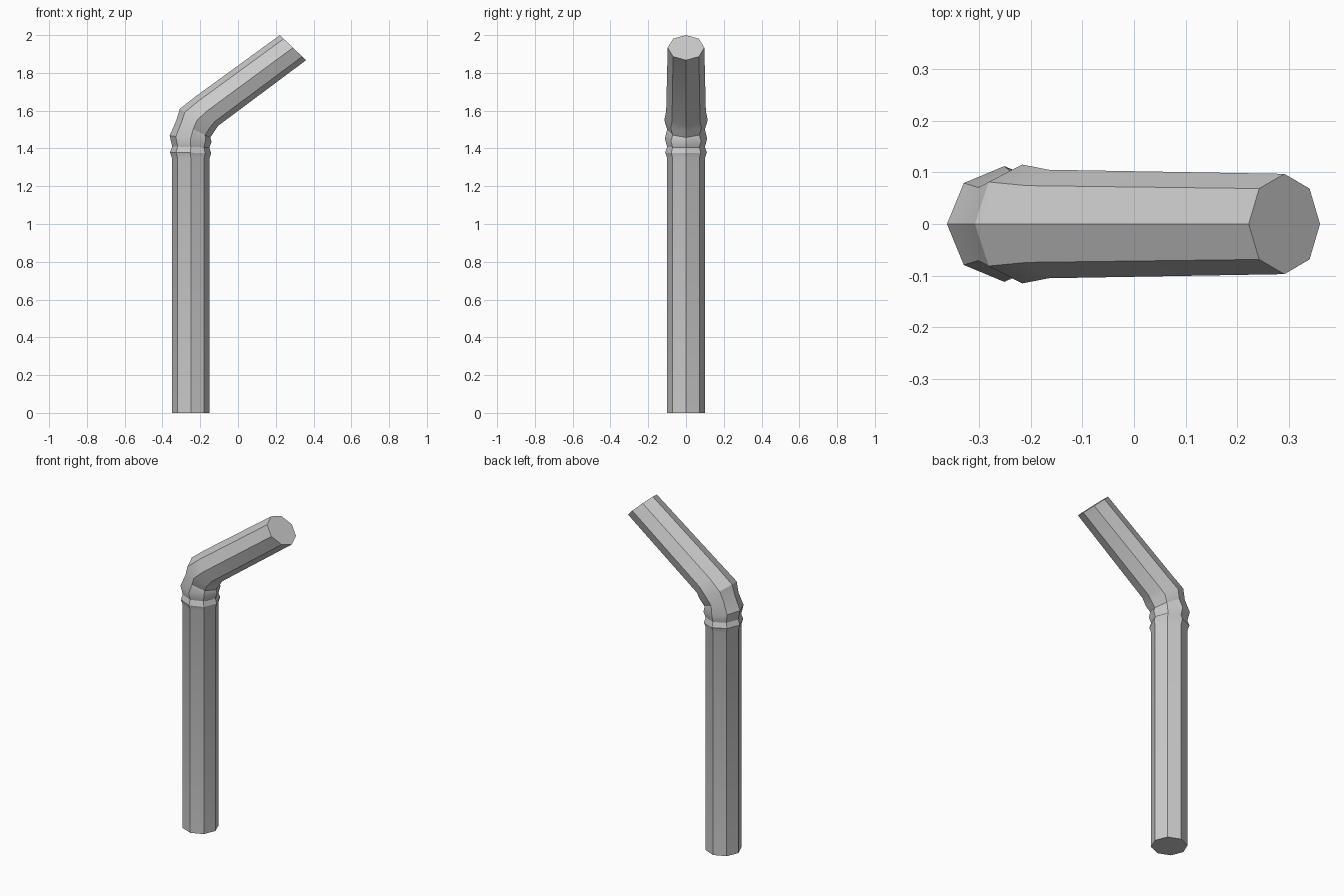
import bpy, bmesh, math
from mathutils import Vector

if "Cube" in bpy.data.objects:
    bpy.data.objects.remove(bpy.data.objects["Cube"])

SIDES = 8
# Each ring: outer (x, z), inner (x, z), half width in y
RINGS = [
    ((-0.35, 0.00), (-0.15, 0.00), 0.10),     # foot
    ((-0.35, 1.35), (-0.15, 1.35), 0.10),     # start of the ribs
    ((-0.36, 1.38), (-0.142, 1.375), 0.11),
    ((-0.348, 1.41), (-0.152, 1.405), 0.10),
    ((-0.362, 1.468), (-0.14, 1.435), 0.112),
    ((-0.328, 1.545), (-0.147, 1.458), 0.10),
    ((-0.308, 1.61), (-0.125, 1.49), 0.115),
    ((-0.225, 1.675), (-0.105, 1.52), 0.105),  # end of the bend
    ((0.222, 2.00), (0.36, 1.867), 0.097),     # mouth end
]

bm = bmesh.new()
loops = []
for outer, inner, half in RINGS:
    a, b = Vector((outer[0], 0, outer[1])), Vector((inner[0], 0, inner[1]))
    mid, arm = (a + b) / 2, (b - a) / 2
    side = Vector((0, half, 0))
    angles = [math.tau * i / SIDES for i in range(SIDES)]
    loops.append([bm.verts.new(mid + arm * math.cos(t) + side * math.sin(t)) for t in angles])

# Tube walls
for low, high in zip(loops, loops[1:]):
    for i in range(SIDES):
        j = (i + 1) % SIDES
        bm.faces.new((low[i], low[j], high[j], high[i]))
# End caps
bm.faces.new(loops[0][::-1])
bm.faces.new(loops[-1])
bmesh.ops.recalc_face_normals(bm, faces=bm.faces)

mesh = bpy.data.meshes.new("bent_straw")
bm.to_mesh(mesh)
bm.free()
straw = bpy.data.objects.new("bent_straw", mesh)
bpy.context.collection.objects.link(straw)
bpy.context.view_layer.objects.active = straw
straw.select_set(True)
bpy.ops.object.shade_smooth_by_angle(angle=math.radians(30))
